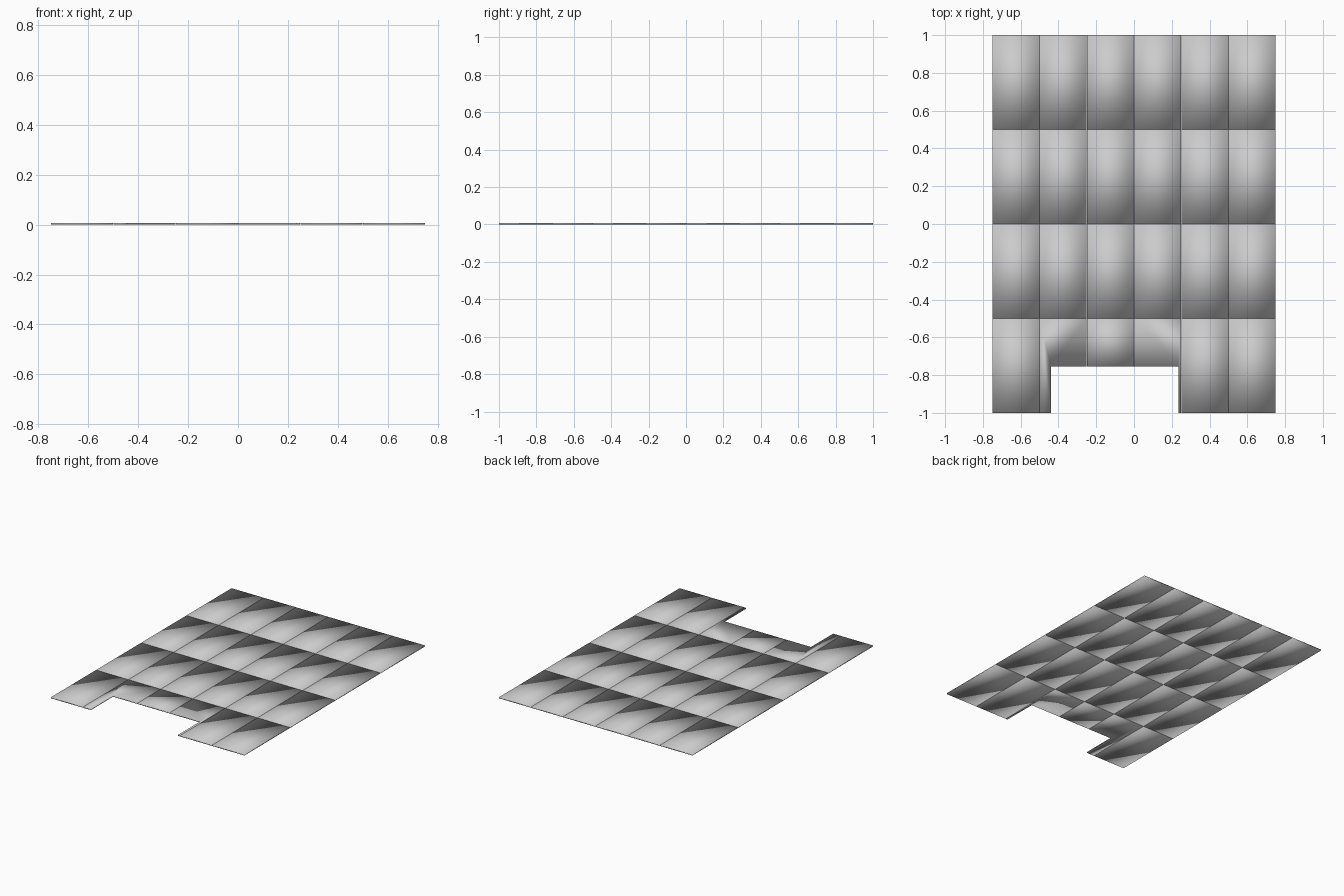
import bpy, bmesh

if "Cube" in bpy.data.objects:
    bpy.data.objects.remove(bpy.data.objects["Cube"])

THICK = 0.007          # board thickness
GAP = 0.001            # half of the seam between boards
W, L = 0.25, 0.5       # board size
NX0, NX1, NY = -0.44, 0.235, -0.755   # notch in the front edge


def slab(name, outline):
    """Extrude a flat outline upward into a smooth-shaded board."""
    bm = bmesh.new()
    face = bm.faces.new([bm.verts.new((x, y, 0)) for x, y in outline])
    res = bmesh.ops.extrude_face_region(bm, geom=[face], use_keep_orig=True)
    top = [v for v in res["geom"] if isinstance(v, bmesh.types.BMVert)]
    bmesh.ops.translate(bm, verts=top, vec=(0, 0, THICK))
    bmesh.ops.recalc_face_normals(bm, faces=bm.faces)
    for f in bm.faces:
        f.smooth = True
    me = bpy.data.meshes.new(name)
    bm.to_mesh(me)
    bm.free()
    bpy.context.collection.objects.link(bpy.data.objects.new(name, me))


# Grid of floor boards, front row cut around the notch
for row in range(4):
    for col in range(6):
        x0, y0 = -0.75 + col * W, -1 + row * L
        x1, y1 = x0 + W - (GAP if col < 5 else 0), y0 + L - (GAP if row < 3 else 0)
        x0 += GAP if col else 0
        y0 += GAP if row else 0
        pts = [(x0, y0), (x1, y0), (x1, y1), (x0, y1)]
        if row == 0 and col == 1:      # left notched board
            pts = [(x0, y0), (NX0, y0), (NX0, NY), (x1, NY), (x1, y1), (x0, y1)]
        elif row == 0 and col == 2:    # shortened middle board
            pts = [(x0, NY), (x1, NY), (x1, y1), (x0, y1)]
        elif row == 0 and col == 3:    # right notched board
            pts = [(x0, NY), (NX1, NY), (NX1, y0), (x1, y0), (x1, y1), (x0, y1)]
        slab(f"floor_board_{row}_{col}", pts)
